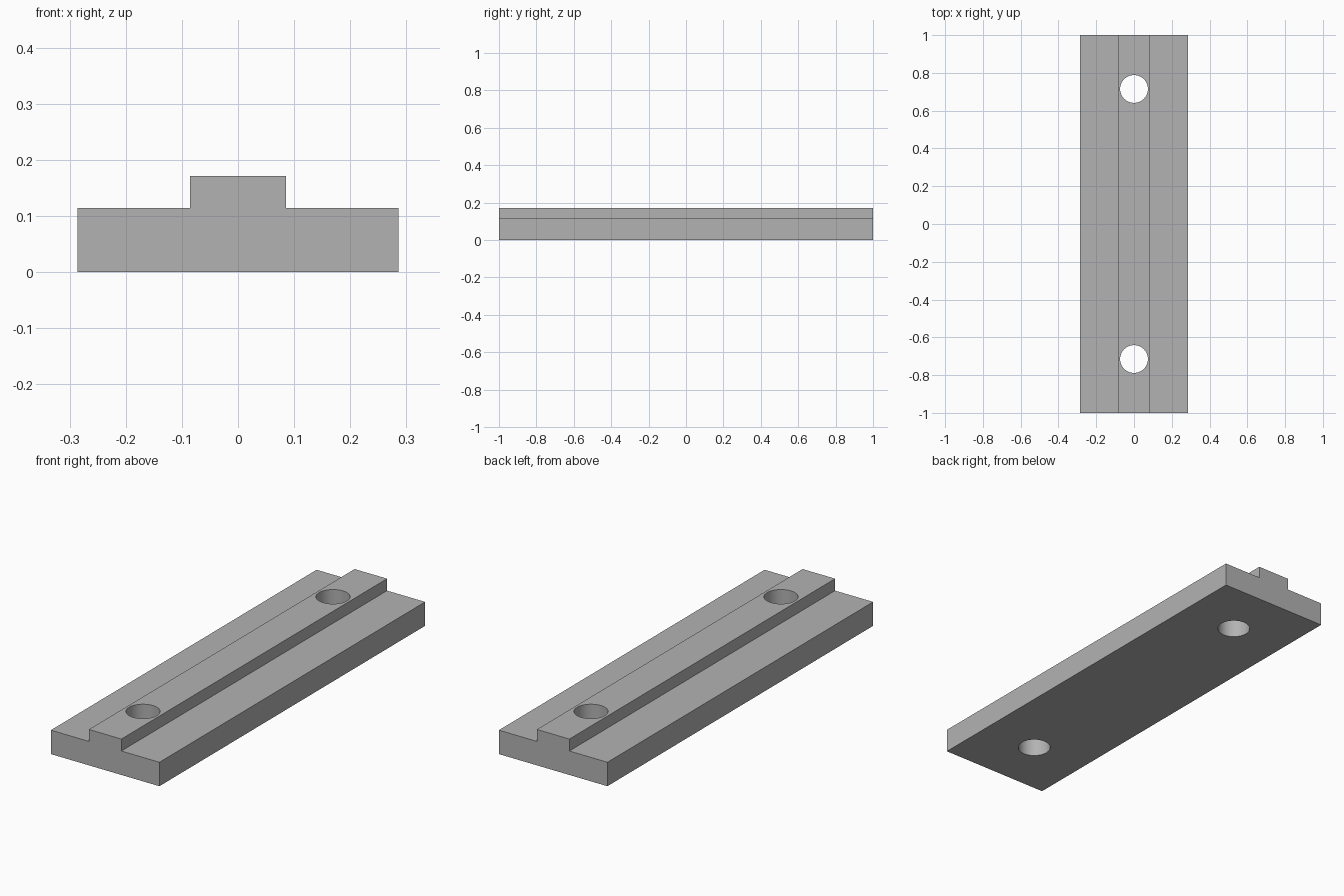
import bpy
import bmesh
import math

cube = bpy.data.objects.get("Cube")
if cube:
    bpy.data.objects.remove(cube, do_unlink=True)

HALF_LENGTH = 1.0
BASE_HALF, BASE_TOP = 0.286, 0.114
RIDGE_HALF, RIDGE_TOP = 0.0855, 0.171
HOLE_RADIUS, HOLE_Y = 0.0735, 0.715

# Plain grey finish
grey = bpy.data.materials.new("plain_grey")
grey.use_nodes = True
colour = (0.45, 0.45, 0.45, 1)
grey.diffuse_color = colour
grey.node_tree.nodes["Principled BSDF"].inputs["Base Color"].default_value = colour

# Stepped rail: half profile mirrored, then extruded along its length
half = [(BASE_HALF, 0), (BASE_HALF, BASE_TOP),
        (RIDGE_HALF, BASE_TOP), (RIDGE_HALF, RIDGE_TOP)]
profile = half + [(-x, z) for x, z in reversed(half)]
bm = bmesh.new()
end = bm.faces.new([bm.verts.new((x, -HALF_LENGTH, z)) for x, z in profile])
grown = bmesh.ops.extrude_face_region(bm, geom=[end])["geom"]
bmesh.ops.translate(bm, vec=(0, 2 * HALF_LENGTH, 0),
                    verts=[g for g in grown if isinstance(g, bmesh.types.BMVert)])
bmesh.ops.recalc_face_normals(bm, faces=bm.faces)
mesh = bpy.data.meshes.new("stepped_rail")
bm.to_mesh(mesh)
bm.free()
mesh.materials.append(grey)
rail = bpy.data.objects.new("stepped_rail", mesh)
bpy.context.collection.objects.link(rail)

# Two through holes for bolts
for name, side in (("front", -1), ("back", 1)):
    bpy.ops.mesh.primitive_cylinder_add(vertices=64, radius=HOLE_RADIUS, depth=1,
                                        location=(0, side * HOLE_Y, 0))
    cutter = bpy.context.object
    cutter.name = name + "_hole_cutter"
    cutter.hide_render = True
    cutter.data.materials.append(grey)
    cut = rail.modifiers.new(name + "_hole", "BOOLEAN")
    cut.operation = "DIFFERENCE"
    cut.solver = "EXACT"
    cut.object = cutter
    bpy.context.view_layer.objects.active = rail
    bpy.ops.object.modifier_apply(modifier=cut.name)
    bpy.data.objects.remove(cutter, do_unlink=True)

# Smooth hole walls, crisp edges elsewhere
bpy.ops.object.select_all(action="DESELECT")
rail.select_set(True)
bpy.context.view_layer.objects.active = rail
bpy.ops.object.shade_smooth_by_angle(angle=math.radians(30))
